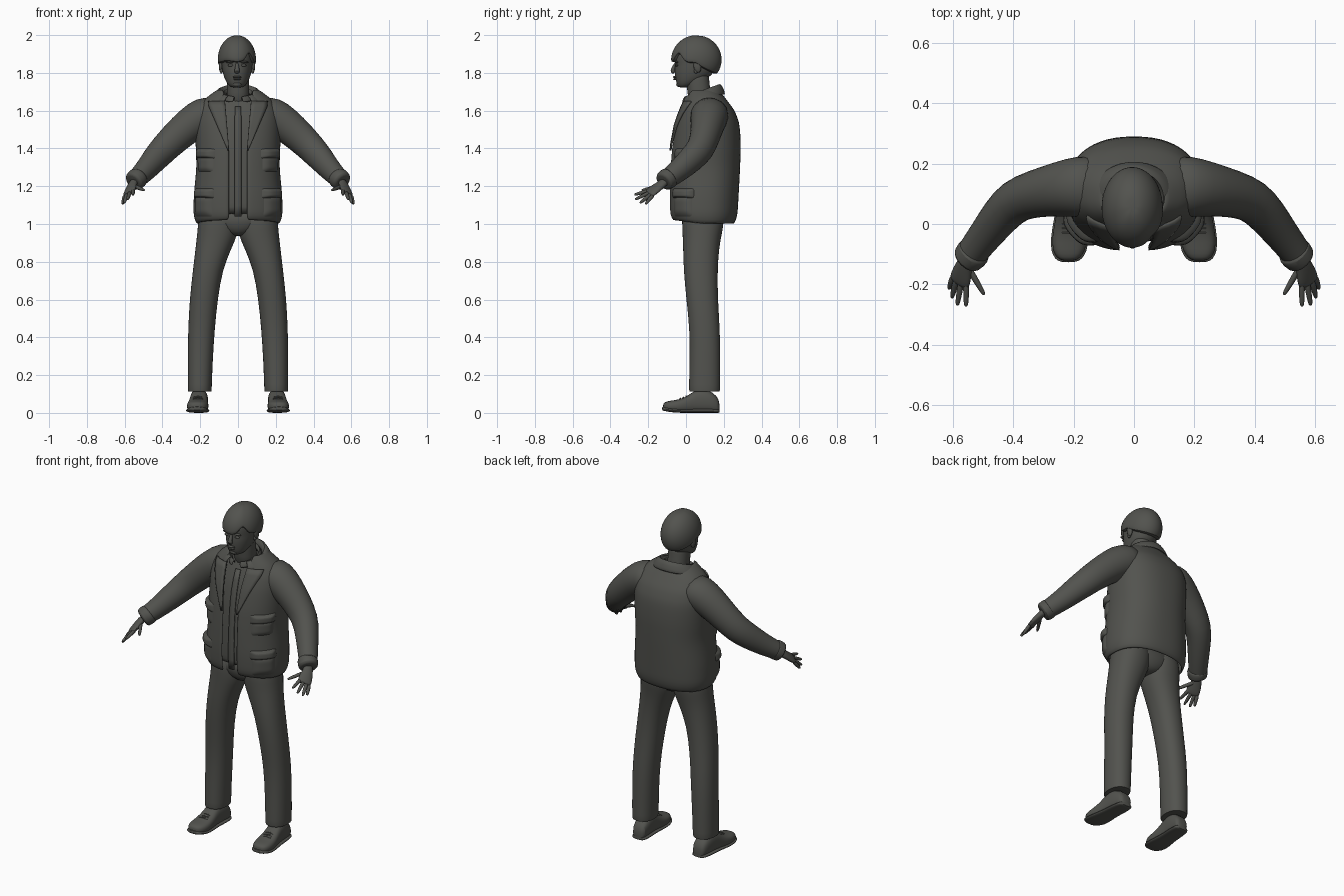
import bpy, bmesh, math
from math import sin, cos, pi, radians
from mathutils import Vector

cube = bpy.data.objects.get("Cube")
if cube:
    bpy.data.objects.remove(cube)

mat = bpy.data.materials.new("dark warm grey")
mat.use_nodes = True
colour = (0.085, 0.086, 0.077, 1)
mat.diffuse_color = colour
mat.node_tree.nodes["Principled BSDF"].inputs["Base Color"].default_value = colour


def finish(name, bm, mirror=False, thick=0, subdiv=1):
    bmesh.ops.recalc_face_normals(bm, faces=bm.faces)
    mesh = bpy.data.meshes.new(name)
    bm.to_mesh(mesh)
    bm.free()
    mesh.materials.append(mat)
    ob = bpy.data.objects.new(name, mesh)
    bpy.context.collection.objects.link(ob)
    bpy.ops.object.select_all(action="DESELECT")
    ob.select_set(True)
    bpy.context.view_layer.objects.active = ob
    bpy.ops.object.shade_smooth_by_angle(angle=radians(50))
    if mirror:
        ob.modifiers.new("Mirror", "MIRROR").use_mirror_merge = False
    if thick:
        solid = ob.modifiers.new("Solidify", "SOLIDIFY")
        solid.thickness, solid.offset = thick, 0
    if subdiv:
        ob.modifiers.new("Subdivision", "SUBSURF").levels = subdiv
        ob.modifiers["Subdivision"].render_levels = subdiv
    return ob


def loft(name, rings, closed=True, caps=True, **kw):
    """Skin a list of point rings."""
    bm = bmesh.new()
    rows = [[bm.verts.new(p) for p in ring] for ring in rings]
    n = len(rows[0])
    for r, s in zip(rows, rows[1:]):
        for i in range(n if closed else n - 1):
            j = (i + 1) % n
            bm.faces.new((r[i], r[j], s[j], s[i]))
    if closed and caps:
        bm.faces.new(rows[0])
        bm.faces.new(rows[-1])
    return finish(name, bm, **kw)


def power(v, e):
    return math.copysign(abs(v) ** e, v)


def oval(cx, cy, z, rx, ry, e=0.9, n=20):
    return [(cx + rx * power(sin(2 * pi * i / n), e), cy - ry * power(cos(2 * pi * i / n), e), z)
            for i in range(n)]


def tube(name, pts, side=(0, 0, 1), n=12, **kw):
    """Skin along a path of (x, y, z, radius along side, other radius)."""
    ps = [Vector(p[:3]) for p in pts]
    rings = []
    for i, p in enumerate(pts):
        t = (ps[min(i + 1, len(ps) - 1)] - ps[max(i - 1, 0)]).normalized()
        v = t.cross(Vector(side)).normalized()
        u = v.cross(t)
        rings.append([ps[i] + u * p[3] * cos(2 * pi * k / n) + v * p[4] * sin(2 * pi * k / n)
                      for k in range(n)])
    return loft(name, rings, **kw)


def ball(name, loc, size, mirror=False, tilt=0):
    bm = bmesh.new()
    bmesh.ops.create_uvsphere(bm, u_segments=16, v_segments=10, radius=1)
    for v in bm.verts:
        x, y, z = (a * b for a, b in zip(v.co, size))
        v.co = Vector((x, y * cos(tilt) - z * sin(tilt), y * sin(tilt) + z * cos(tilt))) + Vector(loc)
    return finish(name, bm, mirror=mirror, subdiv=0)


# Torso profile: height, half width, front, back
TORSO = [(1.00, .215, -.065, .25), (1.03, .23, -.08, .265), (1.15, .228, -.085, .272),
         (1.3, .213, -.08, .28), (1.42, .218, -.07, .284), (1.53, .22, -.05, .278),
         (1.6, .21, -.025, .25), (1.66, .17, 0, .205), (1.71, .1, .015, .165)]
EXP = 0.86


def torso(z):
    for a, b in zip(TORSO, TORSO[1:]):
        if z <= b[0]:
            f = max(0, (z - a[0]) / (b[0] - a[0]))
            return [p + (q - p) * f for p, q in zip(a[1:], b[1:])]
    return list(TORSO[-1][1:])


def surf(a, z, off=0):
    """Point on the torso; angle 0 is the front."""
    rx, f, b = torso(z)
    return Vector(((rx + off) * power(sin(a), EXP),
                   (f + b) / 2 - ((b - f) / 2 + off) * power(cos(a), EXP), z))


def ang(x, z):
    return math.asin(min(1, x / torso(z)[0]) ** (1 / EXP))


def steps(a, b, n):
    return [a + (b - a) * i / n for i in range(n + 1)]


# Jacket shell, open down the front
heights = steps(1.0, 1.54, 12) + [1.57, 1.6, 1.63, 1.66, 1.69, 1.71]
shell = []
for z in heights:
    g = ang(.047 if z < 1.4 else .047 + (z - 1.4) * .1, z)
    shell.append([surf(a, z) + Vector((0, 0, .02 * max(0, cos(a)) * (z < 1.02)))
                  for a in steps(g, 2 * pi - g, 40)])
loft("jacket_body", shell, closed=False, thick=.014)

# Shirt beneath, with placket and collar
loft("shirt", [[surf(2 * pi * i / 32, z, -.024) for i in range(32)] for z in heights[1:-1]])
loft("shirt_placket", [[surf(a, z, -.019) for a in steps(-.06, .06, 2)] for z in steps(1.04, 1.62, 10)],
     closed=False, thick=.006, subdiv=0)
loft("shirt_collar", [[(.075 * s * sin(a), .07 - .08 * s * cos(a), z - .05 * (1 + cos(a)) / 2)
                       for a in steps(.25, 2 * pi - .25, 24)]
                      for s, z in ((1.2, 1.69), (1.0, 1.735), (.9, 1.7))], closed=False, thick=.006)

# Lapels and folded collar
lapel = []
for t in steps(0, 1, 8):
    z = 1.39 + .26 * t
    g, w = .045 + .02 * t, .006 + .075 * min(1, t * 1.15)
    lapel.append([surf(ang(x, z), z, .012) for x in steps(g, g + w, 4)])
loft("lapels", lapel, closed=False, thick=.01, mirror=True, subdiv=0)
loft("jacket_collar", [[(rx * sin(a), .085 - ry * cos(a), z - d * (1 + cos(a)) / 2)
                        for a in steps(.55, 2 * pi - .55, 28)]
                       for rx, ry, z, d in ((.145, .12, 1.685, .05), (.12, .108, 1.72, .06),
                                            (.098, .092, 1.75, .07), (.082, .08, 1.7, .06))],
     closed=False, thick=.01)


# Bulging pockets with flaps
def patch(name, a0, a1, z0, z1, depth):
    rows = []
    for v in steps(0, 1, 8):
        rows.append([surf(a0 + (a1 - a0) * u, z0 + (z1 - z0) * v,
                          depth * min(1, 5 * min(u, 1 - u, v, 1 - v)) - .004) for u in steps(0, 1, 8)])
    loft(name, rows, closed=False, mirror=True, thick=.006)


for label, low, high in (("upper", 1.27, 1.4), ("lower", 1.035, 1.19)):
    patch(label + "_pockets", .5, 1.35, low, high - .03, .018)
    patch(label + "_pocket_flaps", .47, 1.38, high - .055, high, .027)

# Sleeves with turned cuffs
tube("sleeves", [(.10, .125, 1.60, .08, .10), (.18, .125, 1.575, .105, .105), (.25, .115, 1.53, .095, .092),
                 (.33, .10, 1.46, .086, .08), (.395, .078, 1.395, .08, .075), (.44, .03, 1.345, .073, .068),
                 (.49, -.035, 1.285, .062, .058), (.54, -.1, 1.235, .052, .052),
                 (.56, -.125, 1.218, .05, .048), (.545, -.105, 1.23, .035, .035)], n=16, mirror=True)
tube("cuffs", [(.525, -.085, 1.25, .052, .053), (.528, -.09, 1.246, .059, .059),
               (.553, -.118, 1.224, .056, .055), (.555, -.12, 1.222, .045, .045)], n=16, mirror=True)

# Hands
spread = (.8, .3, -.5)
tube("palms", [(.54, -.1, 1.235, .026, .022), (.56, -.13, 1.21, .028, .02), (.568, -.16, 1.188, .038, .018),
               (.577, -.19, 1.165, .042, .015), (.58, -.2, 1.158, .034, .01)], side=spread, mirror=True)
FINGERS = {"index": ((.555, -.19, 1.178), (.556, -.274, 1.155)),
           "middle": ((.572, -.19, 1.168), (.585, -.27, 1.13)),
           "ring": ((.588, -.185, 1.158), (.603, -.245, 1.11)),
           "little": ((.6, -.178, 1.148), (.612, -.215, 1.105)),
           "thumb": ((.548, -.145, 1.2), (.495, -.235, 1.178))}
for label, (base, tip) in FINGERS.items():
    b, t = Vector(base), Vector(tip)
    tube(label + "_fingers", [(*b.lerp(t, f), r, r) for f, r in
                              ((-.15, .011), (.3, .0115), (.65, .01), (.92, .008), (1, .004))],
         n=8, side=spread, mirror=True)

# Trousers: height, centre x, centre y, half width, half depth
LEG = [(1.1, .1, .09, .1, .11), (1.0, .105, .09, .108, .112), (.94, .11, .085, .108, .104),
       (.87, .13, .08, .096, .096), (.76, .16, .077, .079, .091), (.6, .182, .085, .075, .084),
       (.44, .194, .1, .071, .081), (.28, .2, .1, .067, .082), (.13, .2025, .098, .064, .083),
       (.11, .2025, .098, .064, .083), (.115, .2025, .098, .055, .07)]
loft("trouser_legs", [oval(x, y, z, rx, ry) for z, x, y, rx, ry in LEG], mirror=True)
loft("trouser_seat", [oval(0, .085, z, w, d) for z, w, d in
                      ((.935, .03, .06), (.955, .09, .09), (1.0, .17, .112), (1.09, .19, .115))])

# Shoes: y, centre x, half width, height
SHOE = [(.178, .2, .026, .05), (.168, .2, .042, .09), (.11, .204, .048, .13), (.05, .208, .047, .125),
        (.01, .21, .052, .09), (-.04, .213, .059, .07), (-.085, .215, .056, .06), (-.112, .217, .04, .048),
        (-.122, .217, .02, .035)]


def shoe(name, grow, cap):
    rings = []
    for y, x, w, h in SHOE:
        h = min(h, cap)
        lift = .012 * max(0, -y - .06) / .06
        rings.append([(x + (w + grow) * power(cos(2 * pi * i / 16), .75), y - grow * (y < 0),
                       lift + h / 2 + h / 2 * power(sin(2 * pi * i / 16), .75)) for i in range(16)])
    loft(name, rings, mirror=True)


shoe("shoes", 0, 1)
shoe("soles", .005, .022)
for y, z in ((.0, .086), (-.015, .08), (-.03, .075)):
    tube("shoe_lace", [(.185, y, z - .004, .004, .004), (.212, y, z + .002, .004, .004),
                       (.238, y, z - .004, .004, .004)], n=6, mirror=True, subdiv=0)

# Neck and head: height, half width, front, back
loft("neck", [oval(0, y, z, .06, .062) for z, y in ((1.62, .075), (1.7, .07), (1.76, .06), (1.83, .06))])
HEAD = [(1.722, .025, -.035, .01), (1.732, .045, -.046, .04), (1.76, .063, -.055, .1),
        (1.79, .074, -.06, .14), (1.82, .08, -.062, .155), (1.845, .083, -.058, .165),
        (1.87, .085, -.064, .17), (1.92, .085, -.06, .17), (1.96, .07, -.03, .14)]
loft("head", [oval(-.005, (f + b) / 2, z, w, (b - f) / 2, .95) for z, w, f, b in HEAD])
tube("nose", [(-.005, -.052, 1.855, .007, .008), (-.005, -.064, 1.832, .01, .009),
              (-.005, -.073, 1.81, .016, .014), (-.005, -.062, 1.798, .014, .01)], side=(1, 0, 0))
ball("upper_lip", (-.005, -.058, 1.778), (.023, .012, .006))
ball("lower_lip", (-.005, -.056, 1.767), (.02, .012, .006))
ball("chin", (-.005, -.036, 1.74), (.024, .016, .015))
for s in (-1, 1):
    ball("eye", (-.005 + s * .034, -.049, 1.84), (.016, .008, .007))
    ball("brow", (-.005 + s * .036, -.05, 1.857), (.024, .01, .006))
    ball("ear", (-.005 + s * .086, .06, 1.835), (.01, .02, .034), tilt=.2)
    ball("ear_lobe", (-.005 + s * .083, .052, 1.81), (.008, .011, .014))

# Hair cap with a swept fringe and cropped nape
hair = []
for t in [i / 10 for i in range(1, 11)] + [1.0]:
    ring = []
    for k in range(40):
        a = 2 * pi * k / 40
        front, back = max(0, cos(a)), max(0, -cos(a))
        rim = radians(98 + 28 * back ** .7 - 4 * front)
        rim -= radians(22) * math.exp(-((a - .75) / .22) ** 2)
        th = rim * t
        s = .84 if len(hair) == 10 else 1 + .025 * math.exp(-((a - 1.15) / .3) ** 2) * t
        ring.append((-.006 + .102 * s * sin(th) * sin(a), .055 - .135 * s * sin(th) * cos(a),
                     1.87 + .13 * cos(th) - .004 * cos(5 * a) * front * t))
    hair.append(ring)
loft("hair", hair)
